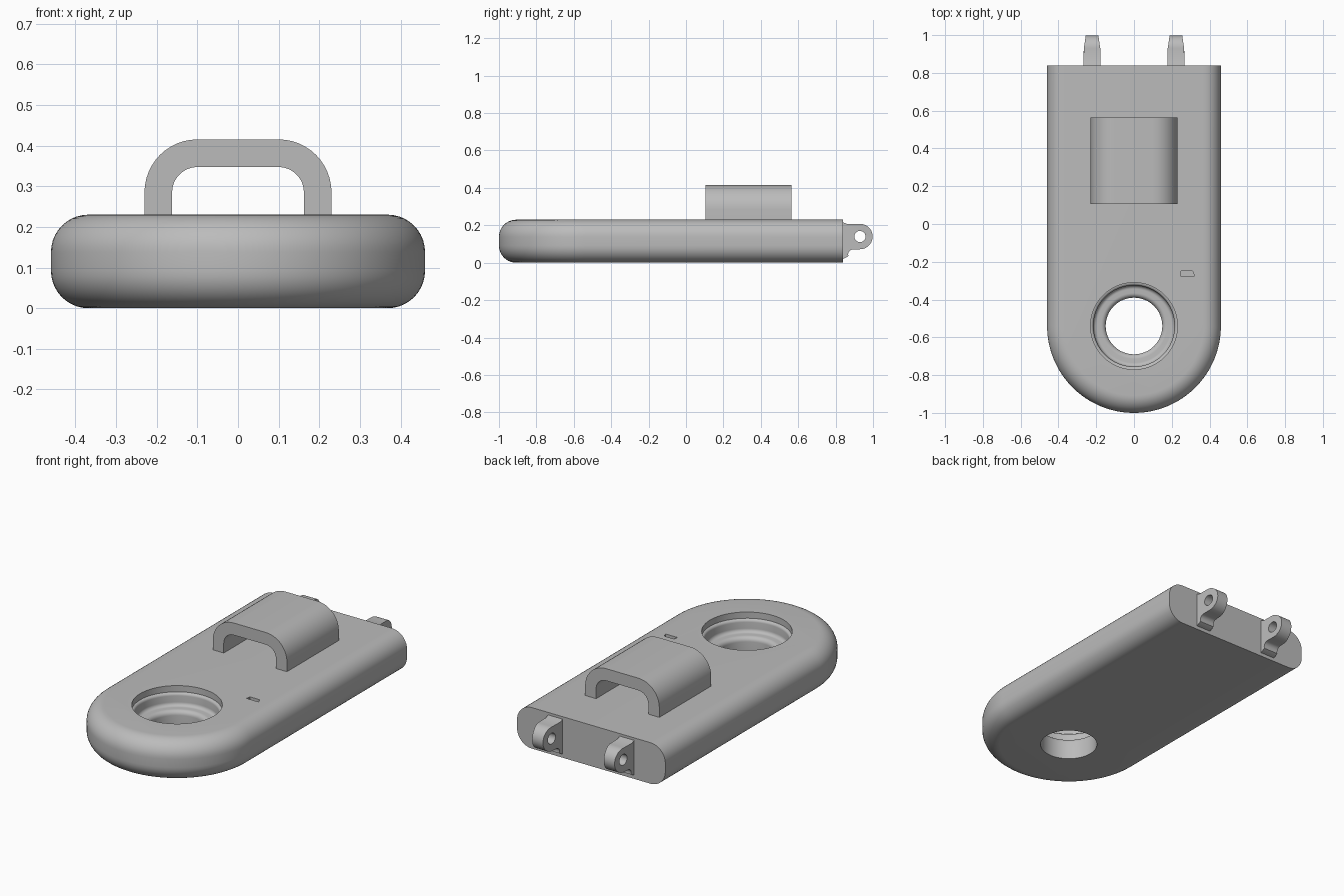
import bpy, bmesh
from math import pi, sin, cos

if "Cube" in bpy.data.objects:
    bpy.data.objects.remove(bpy.data.objects["Cube"])

grey = bpy.data.materials.new("plain grey")
grey.use_nodes = True
COLOUR = (0.5, 0.5, 0.5, 1)
grey.diffuse_color = COLOUR
grey.node_tree.nodes["Principled BSDF"].inputs["Base Color"].default_value = COLOUR


def arc(cx, cy, r, a0, a1, n):
    """Points along an arc, angles in degrees."""
    angles = [(a0 + (a1 - a0) * i / n) * pi / 180 for i in range(n + 1)]
    return [(cx + r * cos(a), cy + r * sin(a)) for a in angles]


def loft(name, loops, closed=False):
    """Skin through equal-length loops, capped unless closed into a ring."""
    bm = bmesh.new()
    rings = [[bm.verts.new(p) for p in loop] for loop in loops]
    n = len(rings[0])
    pairs = list(zip(rings, rings[1:]))
    if closed:
        pairs.append((rings[-1], rings[0]))
    else:
        bm.faces.new(rings[0])
        bm.faces.new(rings[-1])
    for a, b in pairs:
        for i in range(n):
            j = (i + 1) % n
            bm.faces.new((a[i], a[j], b[j], b[i]))
    bmesh.ops.recalc_face_normals(bm, faces=bm.faces)
    mesh = bpy.data.meshes.new(name)
    bm.to_mesh(mesh)
    bm.free()
    mesh.materials.append(grey)
    obj = bpy.data.objects.new(name, mesh)
    bpy.context.collection.objects.link(obj)
    return obj


def activate(obj):
    bpy.ops.object.select_all(action="DESELECT")
    obj.select_set(True)
    bpy.context.view_layer.objects.active = obj


def cut(obj, cutter):
    mod = obj.modifiers.new("cut", "BOOLEAN")
    mod.operation = "DIFFERENCE"
    mod.solver = "EXACT"
    mod.object = cutter
    activate(obj)
    bpy.ops.object.modifier_apply(modifier=mod.name)
    bpy.data.objects.remove(cutter)


def smooth(obj):
    activate(obj)
    bpy.ops.object.shade_smooth_by_angle(angle=pi / 6)


# Body: a round-nosed slab with a rounded rim and a flat back
HALF, HEIGHT, RIM, BACK, NOSE = 0.46, 0.23, 0.092, 0.84, -0.54
rim = (arc(HALF - RIM, RIM, RIM, -90, 0, 10)
       + arc(HALF - RIM, HEIGHT - RIM, RIM, 0, 90, 10))
layers = []
for r, z in rim:
    outline = [(r, BACK)] + arc(0, NOSE, r, 0, -180, 64) + [(-r, BACK)]
    layers.append([(x, y, z) for x, y in outline])
body = loft("body", layers)

# Stepped round opening through the nose
bore = ([(0.15, -0.05)] + arc(0.175, 0.1, 0.025, 180, 90, 6)
        + arc(0.195, 0.145, 0.02, -90, 0, 6)
        + arc(0.23, 0.18, 0.015, 180, 90, 4)
        + [(0.23, 0.3)])
cut(body, loft("bore_cutter", [
    [(x, NOSE + y, z) for x, y in arc(0, 0, r, 0, 360, 64)[:-1]]
    for r, z in bore]))

# Small shallow slot beside the opening
slot = [(0.245, -0.275), (0.32, -0.275), (0.31, -0.25), (0.25, -0.25)]
cut(body, loft("slot_cutter", [[(x, y, z) for x, y in slot] for z in (0.215, 0.3)]))
smooth(body)

# Arched strap loop on top
outer = arc(0.1, 0.285, 0.13, 0, 90, 12)
inner = arc(0.1, 0.285, 0.062, 90, 0, 12)
half_out = [(0.23, 0.225)] + outer
half_in = inner + [(0.162, 0.225)]
profile = (half_out + [(-x, z) for x, z in reversed(half_out)]
           + [(-x, z) for x, z in reversed(half_in)] + half_in)
strap = loft("strap_loop", [[(x, y, z) for x, z in profile] for y in (0.105, 0.565)])
smooth(strap)

# Pair of hinge lugs at the back, tapering towards the tip
lug_profile = ([(0.82, 0.02), (0.84, 0.02), (0.868, 0.035)]
               + arc(0.893, 0.045, 0.026, 180, 90, 5)
               + arc(0.93, 0.14, 0.068, -90, 90, 20)
               + [(0.86, 0.208), (0.84, 0.216), (0.82, 0.216)])


def lug_half_width(y):
    return 0.045 - 0.012 * min(1, max(0, (y - 0.92) / 0.08))


for side, label in ((-1, "right"), (1, "left")):
    cx = side * 0.222
    lug = loft(label + "_hinge_lug", [
        [(cx + s * lug_half_width(y), y, z) for y, z in lug_profile] for s in (-1, 1)])
    pin = arc(0.93, 0.14, 0.03, 0, 360, 24)[:-1]
    cut(lug, loft("pin_cutter", [[(cx + dx, y, z) for y, z in pin] for dx in (-0.1, 0.1)]))
    smooth(lug)
